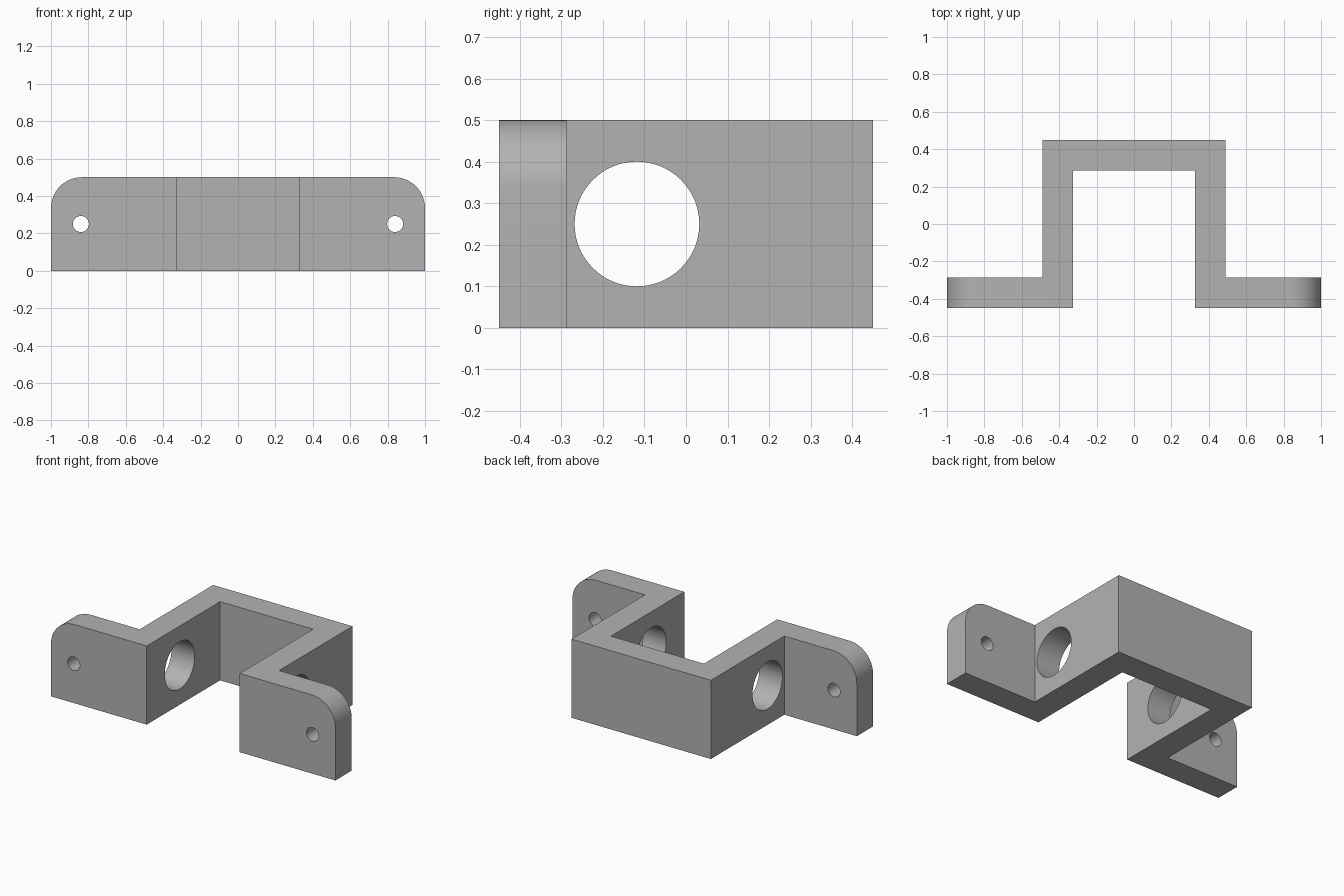
import bpy, bmesh, math
from mathutils import Matrix

cube = bpy.data.objects.get("Cube")
if cube:
    bpy.data.objects.remove(cube, do_unlink=True)

HEIGHT, FRONT, BACK, WALL = 0.5, -0.45, 0.45, 0.163
OUTER = 0.49
INNER = OUTER - WALL
CORNER = 0.165

# Single grey material
grey = bpy.data.materials.new("plain grey")
grey.use_nodes = True
color = (0.45, 0.45, 0.45, 1)
grey.diffuse_color = color
grey.node_tree.nodes["Principled BSDF"].inputs["Base Color"].default_value = color


def make_object(name, bm):
    mesh = bpy.data.meshes.new(name)
    bmesh.ops.recalc_face_normals(bm, faces=bm.faces)
    bm.to_mesh(mesh)
    bm.free()
    mesh.materials.append(grey)
    obj = bpy.data.objects.new(name, mesh)
    bpy.context.collection.objects.link(obj)
    return obj


# Hat-shaped plan, mirrored about x = 0 and extruded upward
half = [(INNER, BACK - WALL), (INNER, FRONT), (1, FRONT),
        (1, FRONT + WALL), (OUTER, FRONT + WALL), (OUTER, BACK)]
plan = half + [(-x, y) for x, y in reversed(half)]
bm = bmesh.new()
base = bm.faces.new([bm.verts.new((x, y, 0)) for x, y in plan])
ext = bmesh.ops.extrude_face_region(bm, geom=[base])
bmesh.ops.translate(bm, vec=(0, 0, HEIGHT),
                    verts=[g for g in ext["geom"] if isinstance(g, bmesh.types.BMVert)])

# Rounded upper outer corners of the flanges
corners = [e for e in bm.edges
           if all(abs(v.co.x) > 0.99 and v.co.z > HEIGHT - 0.01 for v in e.verts)]
bmesh.ops.bevel(bm, geom=corners, offset=CORNER, segments=16, profile=0.5, affect='EDGES')
bracket = make_object("bracket", bm)


# Cylindrical holes through the flanges and the side walls
def cut_hole(x, y, radius, axis, segments):
    bm = bmesh.new()
    bmesh.ops.create_cone(bm, cap_ends=True, segments=segments,
                          radius1=radius, radius2=radius, depth=WALL * 2)
    cutter = make_object("hole_cutter", bm)
    cutter.data.transform(Matrix.Translation((x, y, HEIGHT / 2))
                          @ Matrix.Rotation(math.pi / 2, 4, axis))
    cutter.hide_render = True
    mod = bracket.modifiers.new("hole", 'BOOLEAN')
    mod.operation = 'DIFFERENCE'
    mod.solver = 'EXACT'
    mod.object = cutter
    bpy.context.view_layer.objects.active = bracket
    bpy.ops.object.modifier_apply(modifier=mod.name)
    bpy.data.objects.remove(cutter, do_unlink=True)


for side in (-1, 1):
    cut_hole(side * 0.84, FRONT + WALL / 2, 0.043, 'X', 48)
    cut_hole(side * (OUTER - WALL / 2), -0.118, 0.15, 'Y', 64)

# Smooth curved surfaces, sharp edges kept
bpy.ops.object.select_all(action='DESELECT')
bracket.select_set(True)
bpy.context.view_layer.objects.active = bracket
bpy.ops.object.shade_smooth_by_angle(angle=math.radians(30))
